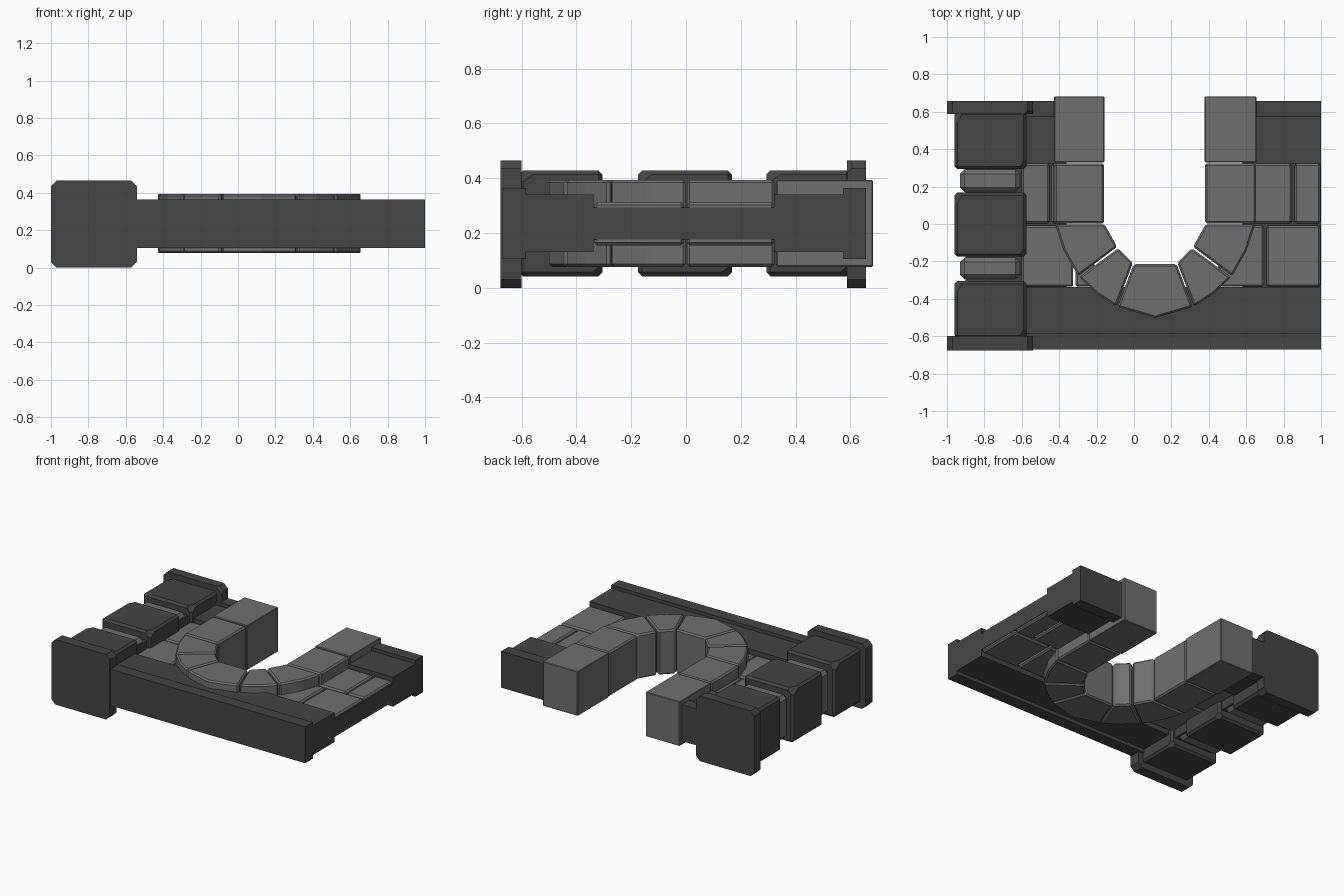
import bpy, bmesh
from mathutils import Vector

if "Cube" in bpy.data.objects:
    bpy.data.objects.remove(bpy.data.objects["Cube"])


def material(name, v):
    m = bpy.data.materials.new(name)
    m.diffuse_color = (v, v, v, 1)
    m.use_nodes = True
    m.node_tree.nodes["Principled BSDF"].inputs["Base Color"].default_value = m.diffuse_color
    return m


DARK = material("dark_stone", 0.06)
LIGHT = material("light_stone", 0.16)
AXES = {"x": lambda a, b, t: (t, a, b),
        "y": lambda a, b, t: (a, t, b),
        "z": lambda a, b, t: (a, b, t)}


def prism(name, pts, axis, lo, hi, mat, bevel=0.0, chips=()):
    """Extrude a 2D outline along an axis, bevel it and slice off chips."""
    bm = bmesh.new()
    place = AXES[axis]
    a = [bm.verts.new(place(u, v, lo)) for u, v in pts]
    b = [bm.verts.new(place(u, v, hi)) for u, v in pts]
    n = len(pts)
    bm.faces.new(a)
    bm.faces.new(b[::-1])
    for i in range(n):
        j = (i + 1) % n
        bm.faces.new((a[i], b[i], b[j], a[j]))
    bmesh.ops.recalc_face_normals(bm, faces=bm.faces[:])
    if bevel:
        bmesh.ops.bevel(bm, geom=bm.edges[:], offset=bevel, segments=1,
                        affect='EDGES', clamp_overlap=True)
    for corner, normal in chips:
        res = bmesh.ops.bisect_plane(bm, geom=bm.verts[:] + bm.edges[:] + bm.faces[:],
                                     plane_co=Vector(corner), plane_no=Vector(normal),
                                     clear_outer=True)
        cut = [e for e in res["geom_cut"] if isinstance(e, bmesh.types.BMEdge)]
        bmesh.ops.holes_fill(bm, edges=cut)
    bmesh.ops.recalc_face_normals(bm, faces=bm.faces[:])
    me = bpy.data.meshes.new(name)
    bm.to_mesh(me)
    bm.free()
    me.materials.append(mat)
    ob = bpy.data.objects.new(name, me)
    bpy.context.collection.objects.link(ob)
    return ob


def box(name, x0, x1, y0, y1, z0, z1, mat, bevel=0.0, chips=()):
    return prism(name, [(x0, y0), (x1, y0), (x1, y1), (x0, y1)], "z",
                 z0, z1, mat, bevel, chips)


# pillar: octagonal end slabs
def slab(x0, x1, z0, z1, c):
    return [(x0 + c, z0), (x1 - c, z0), (x1, z0 + c), (x1, z1 - c),
            (x1 - c, z1), (x0 + c, z1), (x0, z1 - c), (x0, z0 + c)]


prism("pillar_base", slab(-1, -0.54, 0, 0.465, 0.03), "y", -0.677, -0.60, DARK)
prism("pillar_cap", slab(-1, -0.54, 0, 0.465, 0.03), "y", 0.588, 0.657, DARK,
      chips=[((-0.56, 0.59, 0.44), (1, -1, 1))])

# pillar: large dark blocks with chipped corners
for i, (y0, y1) in enumerate([(-0.61, -0.305), (-0.175, 0.168), (0.293, 0.60)]):
    chips = [((-0.585, y0 + 0.03, 0.41), (1, -0.6, 0.8)),
             ((-0.585, y1 - 0.02, 0.06), (1, 0.7, -0.9)),
             ((-0.945, y1 - 0.03, 0.41), (-1, 0.6, 0.9))]
    box(f"pillar_block_{i + 1}", -0.96, -0.575, y0, y1, 0.042, 0.428, DARK, 0.015, chips)

# pillar: narrow light courses between the blocks
for i, (y0, y1) in enumerate([(-0.295, -0.18), (0.172, 0.292)]):
    box(f"pillar_course_{i + 1}", -0.93, -0.61, y0, y1, 0.078, 0.39, LIGHT, 0.024)
box("pillar_core", -0.90, -0.60, -0.61, 0.60, 0.10, 0.365, DARK)

# wall: stepped cross-section, mirrored about its mid plane
ZC = 0.235


def mirrored(half):
    return [(y, ZC + h) for y, h in half] + [(y, ZC - h) for y, h in reversed(half)]


lower = [(-0.67, 0.13), (-0.583, 0.13), (-0.583, 0.105), (-0.338, 0.105)]
upper = [(0.322, 0.105), (0.573, 0.105), (0.573, 0.13), (0.657, 0.13)]
core = [(-0.338, 0.058), (0.322, 0.058)]
full = mirrored(lower + core + upper)
prism("wall_left", full, "x", -0.62, -0.36, DARK)
prism("wall_right", full, "x", 0.58, 1.0, DARK)
prism("wall_sill", mirrored(lower), "x", -0.36, 0.58, DARK)

# wall bricks: full thickness, two rows per side
rows = [(0.003, 0.322, [(-0.60, -0.452), (-0.44, -0.38), (0.60, 0.845), (0.858, 0.997)]),
        (-0.335, -0.008, [(-0.60, -0.325), (-0.312, -0.21), (0.45, 0.694), (0.708, 0.997)])]
for r, (y0, y1, spans) in enumerate(rows):
    for i, (x0, x1) in enumerate(spans):
        box(f"brick_{r + 1}_{i + 1}", x0, x1, y0, y1, 0.155, 0.313, LIGHT, 0.01)

# window surround: two jamb blocks per side
Z0, Z1 = 0.077, 0.394
for side, x0, x1 in [("left", -0.425, -0.16), ("right", 0.38, 0.652)]:
    box(f"jamb_{side}_inner", x0, x1, 0.003, 0.324, Z0, Z1, LIGHT, 0.01)
    box(f"jamb_{side}_outer", x0 - 0.002, x1 + 0.002, 0.33, 0.682, Z0, Z1, LIGHT, 0.004)

# window surround: half of the arch, mirrored about x = CX, plus keystone
CX = 0.113
half = [[(0.27, -0.002), (0.535, -0.002), (0.49, -0.14), (0.412, -0.278), (0.203, -0.122)],
        [(0.197, -0.13), (0.406, -0.284), (0.31, -0.375), (0.208, -0.44), (0.119, -0.208)]]
for i, pts in enumerate(half):
    for side, s in [("left", -1), ("right", 1)]:
        prism(f"arch_{side}_{i + 1}", [(CX + s * u, v) for u, v in pts], "z",
              Z0, Z1, LIGHT, 0.01)
key = [(-0.115, -0.215), (-0.201, -0.443), (0, -0.502), (0.201, -0.443), (0.115, -0.215)]
prism("arch_keystone", [(CX + u, v) for u, v in key], "z", Z0, Z1, LIGHT, 0.01)
